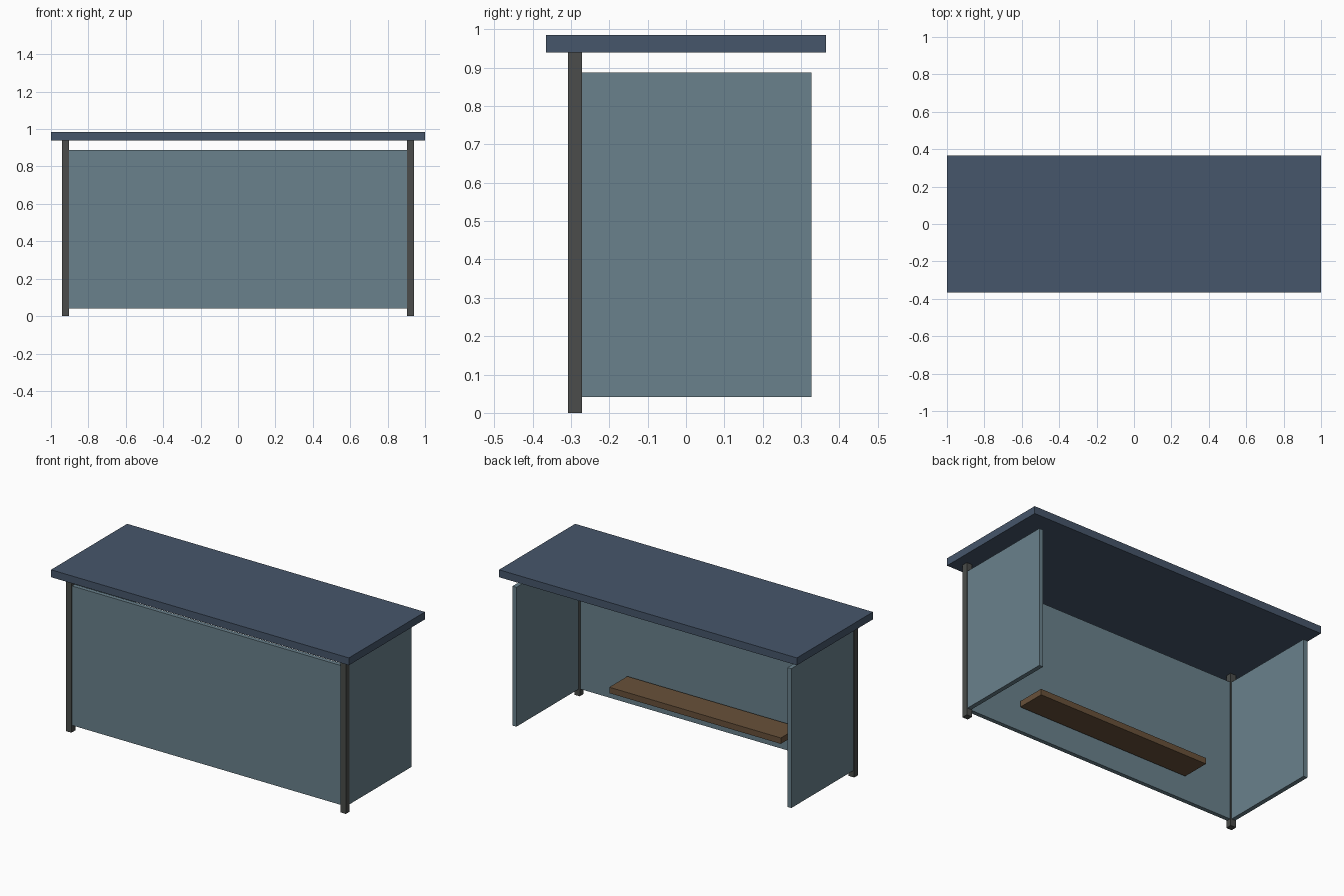
import bpy
import bmesh
from mathutils import Vector

cube = bpy.data.objects.get("Cube")
if cube:
    bpy.data.objects.remove(cube, do_unlink=True)


def make_material(name, rgb):
    mat = bpy.data.materials.new(name)
    mat.use_nodes = True
    colour = (*rgb, 1.0)
    mat.diffuse_color = colour
    bsdf = next(n for n in mat.node_tree.nodes if n.type == "BSDF_PRINCIPLED")
    bsdf.inputs["Base Color"].default_value = colour
    return mat


def box(name, low, high, mat):
    """Flat-faced block spanning two opposite corners."""
    low, high = Vector(low), Vector(high)
    centre, size = (low + high) / 2, high - low
    bm = bmesh.new()
    bmesh.ops.create_cube(bm, size=1.0)
    bmesh.ops.scale(bm, vec=size, verts=bm.verts)
    mesh = bpy.data.meshes.new(name)
    bm.to_mesh(mesh)
    bm.free()
    mesh.materials.append(mat)
    obj = bpy.data.objects.new(name, mesh)
    obj.location = centre
    bpy.context.collection.objects.link(obj)
    return obj


roof_blue = make_material("slate_blue_roof", (0.061, 0.093, 0.145))
panel_blue = make_material("grey_blue_panel", (0.142, 0.220, 0.262))
post_grey = make_material("dark_grey_metal", (0.069, 0.073, 0.069))
bench_brown = make_material("brown_wood", (0.138, 0.082, 0.042))

ROOF_BOTTOM = 0.94
PANEL_BOTTOM, PANEL_TOP = 0.042, 0.888

# Roof slab
box("roof", (-1, -0.365, ROOF_BOTTOM), (1, 0.365, 0.985), roof_blue)

# Long panel between the posts
box("front_panel", (-0.904, -0.301, PANEL_BOTTOM), (0.904, -0.276, PANEL_TOP), panel_blue)

# Corner posts and side panels, mirrored across x
for side, s in (("left", 1), ("right", -1)):
    def mirrored(name, x0, x1, y0, y1, z0, z1, mat):
        xs = sorted((s * x0, s * x1))
        box(side + "_" + name, (xs[0], y0, z0), (xs[1], y1, z1), mat)

    mirrored("post", 0.903, 0.94, -0.308, -0.271, 0, ROOF_BOTTOM, post_grey)
    mirrored("side_panel", 0.91, 0.936, -0.271, 0.327, PANEL_BOTTOM, PANEL_TOP, panel_blue)

# Bench seat
box("bench_seat", (-0.576, -0.26, 0.177), (0.576, -0.087, 0.213), bench_brown)
